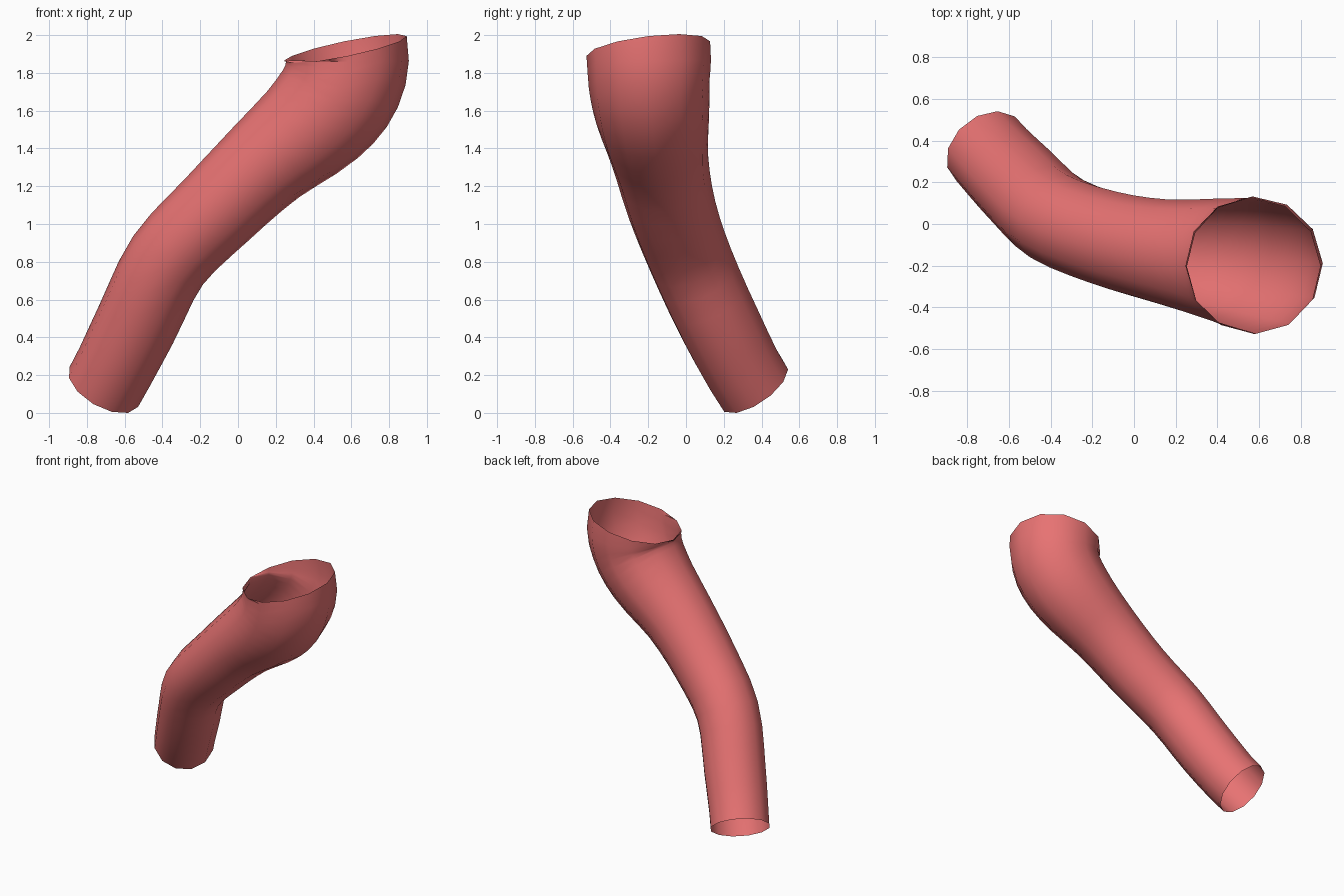
import bpy, bmesh, math
from mathutils import Vector

if "Cube" in bpy.data.objects:
    bpy.data.objects.remove(bpy.data.objects["Cube"])

SIDES, STEPS = 12, 3

# centre line of the tube: x, y, z, radius
path = [
    (-0.71, 0.36, 0.14, 0.21),
    (-0.54, 0.18, 0.47, 0.22),
    (-0.37, 0.025, 0.81, 0.225),
    (-0.11, -0.075, 1.08, 0.235),
    (0.15, -0.135, 1.33, 0.255),
    (0.42, -0.175, 1.56, 0.30),
    (0.55, -0.195, 1.74, 0.32),
    (0.57, -0.20, 1.93, 0.33),
]
pts = [Vector(p) for p in path]
start_dir = Vector((0.43, -0.51, 0.74, 0)).normalized()
end_dir = Vector((-0.20, -0.12, 0.97, 0)).normalized()

# slopes at the path points, with fixed directions at both mouths
slopes = [(pts[min(i + 1, len(pts) - 1)] - pts[max(i - 1, 0)]) / 2 for i in range(len(pts))]
slopes[0] = start_dir * 0.41
slopes[-1] = end_dir * 0.19


def sample(i, t):
    a, b, u, v = pts[i], pts[i + 1], slopes[i], slopes[i + 1]
    pos = (a * (2*t**3 - 3*t*t + 1) + u * (t**3 - 2*t*t + t)
           + b * (3*t*t - 2*t**3) + v * (t**3 - t*t))
    tan = (a * (6*t*t - 6*t) + u * (3*t*t - 4*t + 1)
           + b * (6*t - 6*t*t) + v * (3*t*t - 2*t))
    return pos, tan.to_3d().normalized()


rings = [sample(i, k / STEPS) for i in range(len(pts) - 1) for k in range(STEPS)]
rings.append(sample(len(pts) - 2, 1.0))

# sweep the round section from the wide mouth down, open at both ends
bm = bmesh.new()
axis = Vector((0, 1, 0))
prev = None
for pos, tan in reversed(rings):
    axis = (axis - tan * axis.dot(tan)).normalized()
    side = tan.cross(axis)
    loop = []
    for k in range(SIDES):
        a = 2 * math.pi * k / SIDES
        loop.append(bm.verts.new(pos.to_3d() + pos.w * (axis * math.cos(a) + side * math.sin(a))))
    if prev:
        for k in range(SIDES):
            n = (k + 1) % SIDES
            bm.faces.new((loop[k], loop[n], prev[n], prev[k]))
    prev = loop
for f in bm.faces:
    f.smooth = True

# stand it on the ground
low = min(v.co.z for v in bm.verts)
bmesh.ops.translate(bm, vec=(0, 0, -low), verts=bm.verts)
mesh = bpy.data.meshes.new("bent_tube")
bm.to_mesh(mesh)
bm.free()
tube = bpy.data.objects.new("bent_tube", mesh)
bpy.context.collection.objects.link(tube)

red = bpy.data.materials.new("soft_red")
red.diffuse_color = (0.8, 0.17, 0.17, 1)
red.use_nodes = True
red.node_tree.nodes["Principled BSDF"].inputs["Base Color"].default_value = red.diffuse_color
mesh.materials.append(red)
